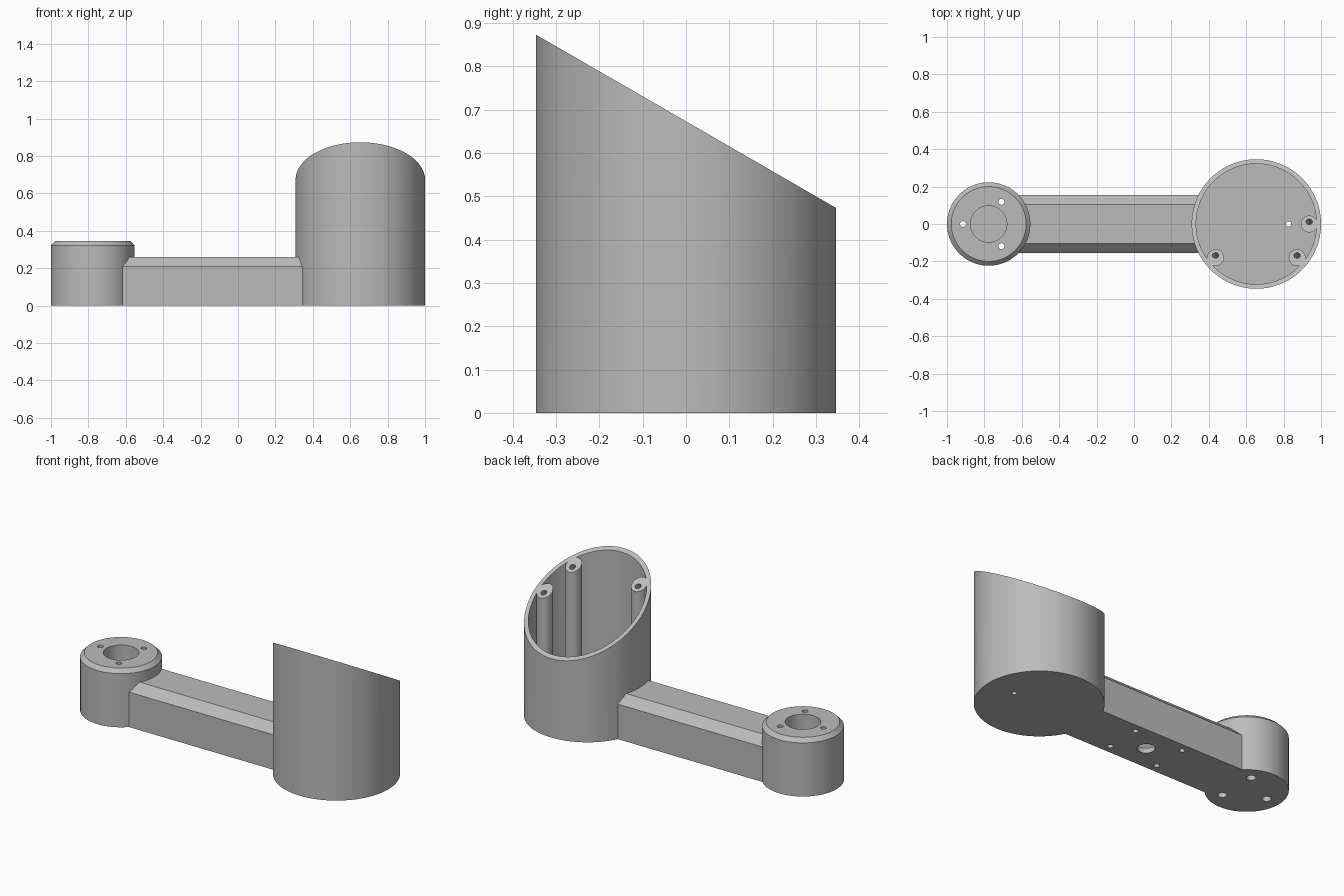
import bpy, math
from mathutils import Vector

if "Cube" in bpy.data.objects:
    bpy.data.objects.remove(bpy.data.objects["Cube"], do_unlink=True)

CUP_X, HUB_X = 0.654, -0.777      # centres of the large cup and the small hub
SLOPE = math.radians(-30)         # tilt of the cup rim
NORMAL = Vector((0, 0.5, math.cos(SLOPE)))

grey = bpy.data.materials.new("plain grey")
grey.use_nodes = True
colour = (0.5, 0.5, 0.5, 1)
grey.diffuse_color = colour
grey.node_tree.nodes["Principled BSDF"].inputs["Base Color"].default_value = colour


def finish(name):
    ob = bpy.context.object
    ob.name = name
    ob.data.materials.append(grey)
    return ob


def cylinder(name, x, y, r, z0, z1, sides=32, r_top=None):
    bpy.ops.mesh.primitive_cone_add(vertices=sides, radius1=r, radius2=r_top or r,
                                    depth=z1 - z0, location=(x, y, (z0 + z1) / 2))
    return finish(name)


def prism(name, profile, x0, x1):
    """Extrude a y-z profile along x."""
    n = len(profile)
    verts = [(x, y, z) for x in (x0, x1) for y, z in profile]
    faces = [tuple(range(n))[::-1], tuple(range(n, 2 * n))]
    faces += [(i, (i + 1) % n, (i + 1) % n + n, i + n) for i in range(n)]
    mesh = bpy.data.meshes.new(name)
    mesh.from_pydata(verts, [], faces)
    ob = bpy.data.objects.new(name, mesh)
    bpy.context.collection.objects.link(ob)
    bpy.context.view_layer.objects.active = ob
    return finish(name)


def combine(target, tool, operation):
    """Apply a boolean and discard the tool."""
    bpy.context.view_layer.objects.active = target
    mod = target.modifiers.new(operation, "BOOLEAN")
    mod.operation, mod.object, mod.solver = operation, tool, "EXACT"
    bpy.ops.object.modifier_apply(modifier=mod.name)
    bpy.data.objects.remove(tool, do_unlink=True)


def chamfered(w, z0, z1, c):
    return [(-w, z0), (w, z0), (w, z1 - c), (w - c, z1), (c - w, z1), (-w, z1 - c)]


# Solid outside: cup, chamfered arm, hub with bevelled rim
body = cylinder("bracket_body", CUP_X, 0, 0.346, 0, 1.0, 128)
combine(body, prism("arm", chamfered(0.155, 0, 0.26, 0.05), HUB_X, 0.42), "UNION")
hub = cylinder("hub", HUB_X, 0, 0.223, 0, 0.345, 96)
bpy.ops.object.mode_set(mode="EDIT")
bpy.ops.mesh.select_all(action="DESELECT")
bpy.ops.object.mode_set(mode="OBJECT")
for v in hub.data.vertices:        # pull the top ring in and add the bevel below
    if v.co.z > 0:
        v.co.z -= 0.023
combine(hub, cylinder("hub_bevel", HUB_X, 0, 0.223, 0.322, 0.345, 96, 0.2), "UNION")
combine(body, hub, "UNION")

# Hollow cup and arm, blind bore in the hub
combine(body, cylinder("cup_cavity", CUP_X, 0, 0.322, 0.03, 1.2, 128), "DIFFERENCE")
combine(body, prism("arm_cavity", chamfered(0.125, 0.03, 0.23, 0.04), -0.5, 0.26), "DIFFERENCE")
combine(body, cylinder("hub_bore", HUB_X, 0, 0.097, 0.03, 0.5, 64), "DIFFERENCE")

# Screw posts inside the cup, then the slanted rim
posts = [(CUP_X + 0.283, 0), (CUP_X + 0.218, -0.18), (CUP_X - 0.218, -0.18)]
for x, y in posts:
    combine(body, cylinder("screw_post", x, y, 0.045, 0.015, 0.95), "UNION")
rim = Vector((CUP_X, 0, 0.673))
bpy.ops.mesh.primitive_cube_add(size=1, location=rim + NORMAL * 0.5, rotation=(SLOPE, 0, 0))
cutter = finish("rim_cutter")
cutter.scale = (0.8, 2, 1)
bpy.context.view_layer.update()
combine(body, cutter, "DIFFERENCE")

# Blind pilot holes square to the slanted rim
for x, y in posts:
    y += 0.012
    hole = cylinder("pilot_hole", x, y, 0.017, -0.08, 0.08, 24)
    hole.location = (x, y, rim.z + math.tan(SLOPE) * y)
    hole.rotation_euler.x = SLOPE
    bpy.context.view_layer.update()
    combine(body, hole, "DIFFERENCE")

# Hub screw holes, wider at the underside
for angle in (60, 180, 300):
    a = math.radians(angle)
    x, y = HUB_X + 0.137 * math.cos(a), 0.137 * math.sin(a)
    combine(body, cylinder("hub_hole", x, y, 0.016, -0.1, 0.5, 24), "DIFFERENCE")
    combine(body, cylinder("hub_counterbore", x, y, 0.025, -0.1, 0.1, 24), "DIFFERENCE")

# Underside holes: arm centre, four around it, one in the cup floor
combine(body, cylinder("arm_centre_hole", -0.083, 0, 0.048, -0.1, 0.1), "DIFFERENCE")
for sx in (-1, 1):
    for sy in (-1, 1):
        combine(body, cylinder("arm_hole", -0.083 + sx * 0.16, sy * 0.104, 0.016, -0.1, 0.1, 24),
                "DIFFERENCE")
combine(body, cylinder("cup_floor_hole", CUP_X + 0.172, 0, 0.014, -0.1, 0.1, 24), "DIFFERENCE")

# Smooth round walls, sharp edges
bpy.ops.object.select_all(action="DESELECT")
body.select_set(True)
bpy.context.view_layer.objects.active = body
bpy.ops.object.shade_smooth_by_angle(angle=math.radians(25))
